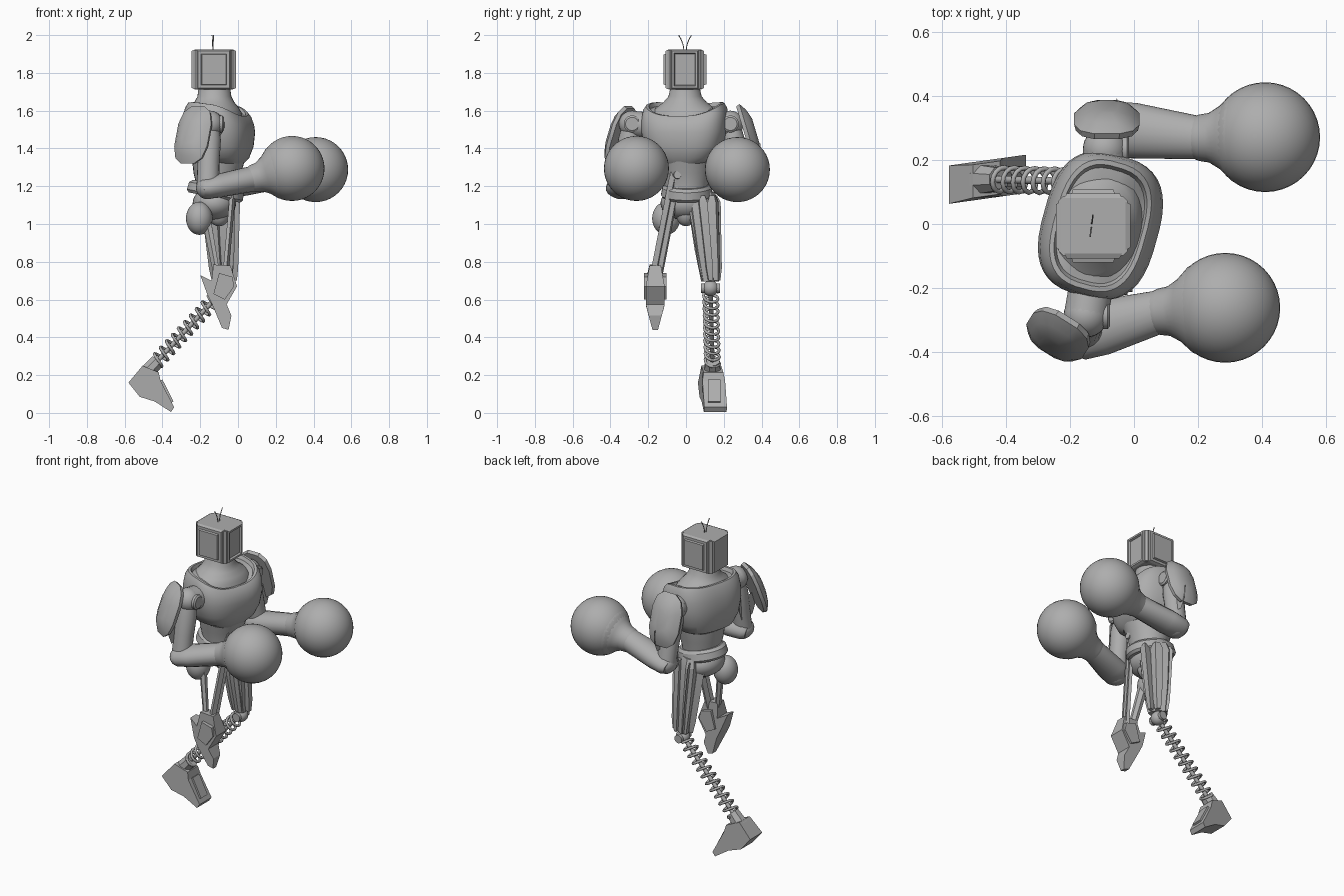
import bpy, bmesh, math
from mathutils import Vector as V, Matrix

cube = bpy.data.objects.get("Cube")
if cube:
    bpy.data.objects.remove(cube, do_unlink=True)

grey = bpy.data.materials.new("plain grey")
grey.use_nodes = True
COLOR = (0.42, 0.42, 0.42, 1)
grey.diffuse_color = COLOR
grey.node_tree.nodes["Principled BSDF"].inputs["Base Color"].default_value = COLOR


def finish(name, bm, smooth=None):
    bmesh.ops.recalc_face_normals(bm, faces=bm.faces)
    me = bpy.data.meshes.new(name)
    bm.to_mesh(me)
    bm.free()
    ob = bpy.data.objects.new(name, me)
    bpy.context.collection.objects.link(ob)
    me.materials.append(grey)
    if smooth:
        bpy.ops.object.select_all(action='DESELECT')
        ob.select_set(True)
        bpy.context.view_layer.objects.active = ob
        bpy.ops.object.shade_smooth_by_angle(angle=math.radians(smooth))
    return ob


def frame(axis):
    """Axes across a direction; the second one stays as upright as it can."""
    w = V(axis).normalized()
    u = w.cross(V((0, 0, 1)))
    u = V((1, 0, 0)) if u.length < 0.01 else u.normalized()
    return Matrix((u, u.cross(w) if abs(w.z) < 0.99 else V((0, 1, 0)), w)).transposed()


def loft(name, origin, axis, rings, n=24, smooth=40, yaw=0, power=1.0, lift=0):
    """Rings of (distance, half width, half height, shift) along an axis."""
    bm = bmesh.new()
    rot = Matrix.Rotation(yaw, 3, 'Z') @ frame(axis)
    loops = []
    for d, a, b, *shift in rings:
        s = shift[0] if shift else 0
        loop = []
        for i in range(n):
            t = math.tau * (i + 0.5) / n
            c, k = math.cos(t), math.sin(t)
            x = math.copysign(abs(c) ** power, c) * a + s
            y = math.copysign(abs(k) ** power, k) * b
            up = lift * max(0, d - 0.15) * (0.9 * k * k - c)
            loop.append(bm.verts.new(V(origin) + rot @ V((x, y, d + up))))
        loops.append(loop)
    for p, q in zip(loops, loops[1:]):
        for i in range(n):
            j = (i + 1) % n
            bm.faces.new((p[i], p[j], q[j], q[i]))
    bm.faces.new(loops[0][::-1])
    bm.faces.new(loops[-1])
    return finish(name, bm, smooth)


def limb(name, p, q, sizes, n=20, smooth=40):
    """Tube between two points, sizes as (fraction, half width, half height)."""
    d = V(q) - V(p)
    return loft(name, p, d, [(t * d.length, a, b) for t, a, b in sizes], n, smooth)


def ball(name, c, r, scale=(1, 1, 1), seg=32):
    bm = bmesh.new()
    bmesh.ops.create_uvsphere(bm, u_segments=seg, v_segments=seg // 2, radius=r)
    bmesh.ops.transform(bm, matrix=Matrix.Translation(c) @ Matrix.Diagonal((*scale, 1)), verts=bm.verts)
    return finish(name, bm, 60)


def box(matrix):
    bm = bmesh.new()
    bmesh.ops.create_cube(bm, size=1)
    bmesh.ops.transform(bm, matrix=matrix, verts=bm.verts)
    bm.normal_update()
    return bm


def slab(name, profile, y, half, shear=0):
    """Side profile in x, z made thick in y; half gives the thickness at a point."""
    bm = bmesh.new()
    mid = sum(x for x, z in profile) / len(profile)
    sides = [[bm.verts.new((x, y + shear * (x - mid) + s * half(x, z), z)) for x, z in profile] for s in (-1, 1)]
    n = len(profile)
    for i in range(n):
        j = (i + 1) % n
        bm.faces.new((sides[0][i], sides[0][j], sides[1][j], sides[1][i]))
    bm.faces.new(sides[0])
    bm.faces.new(sides[1][::-1])
    return finish(name, bm)


def wire(name, pts, r):
    cu = bpy.data.curves.new(name, 'CURVE')
    cu.dimensions = '3D'
    cu.bevel_depth, cu.bevel_resolution, cu.use_fill_caps = r, 1, True
    sp = cu.splines.new('POLY')
    sp.points.add(len(pts) - 1)
    for p, co in zip(sp.points, pts):
        p.co = (*co, 1)
    cu.materials.append(grey)
    ob = bpy.data.objects.new(name, cu)
    bpy.context.collection.objects.link(ob)
    bpy.ops.object.select_all(action='DESELECT')
    ob.select_set(True)
    bpy.context.view_layer.objects.active = ob
    bpy.ops.object.convert(target='MESH')


# Boxy screen head: stepped panels on the sides, a framed screen in front
bm = box(Matrix.Translation((-0.128, -0.006, 1.818)) @ Matrix.Diagonal((0.18, 0.15, 0.21, 1)))
sides = [f for f in bm.faces if abs(f.normal.z) < 0.1]
screen = [f for f in sides if f.normal.x > 0.9]
flanks = [f for f in sides if abs(f.normal.y) > 0.9]
bmesh.ops.inset_individual(bm, faces=sides, thickness=0.0, depth=0.012)
bmesh.ops.inset_individual(bm, faces=sides, thickness=0.01, depth=0.015)
bmesh.ops.inset_individual(bm, faces=flanks, thickness=0.022, depth=0.0)
bmesh.ops.inset_individual(bm, faces=flanks, thickness=0.005, depth=0.012)
bmesh.ops.inset_individual(bm, faces=screen, thickness=0.016, depth=0.0)
bmesh.ops.inset_individual(bm, faces=screen, thickness=0.006, depth=-0.012)
finish("head", bm)
# Corner posts fill the gaps between the head panels
for sx in (-1, 1):
    for sy in (-1, 1):
        limb("head_corner", (-0.128 + sx * 0.084, -0.006 + sy * 0.069, 1.715),
             (-0.128 + sx * 0.084, -0.006 + sy * 0.069, 1.92), [(0, 0.026, 0.026), (1, 0.026, 0.026)], 8, 20)
for s in (-1, 1):
    wire("antenna", [(-0.133 + s * 0.004 * t, -0.005 + s * (0.006 + 0.028 * t * t), 1.915 + 0.085 * t)
                     for t in (0, 0.25, 0.5, 0.75, 1)], 0.0025)

# Torso, turned slightly to its right
YAW = -0.27
loft("neck", (-0.125, -0.005, 1.55), (0, 0, 1),
     [(0, 0.15, 0.2), (0.04, 0.14, 0.185), (0.065, 0.128, 0.155), (0.095, 0.105, 0.115), (0.125, 0.09, 0.088),
      (0.18, 0.083, 0.075)], 32, yaw=YAW)
loft("chest", (-0.105, -0.005, 1.32), (0, 0, 1),
     [(0, 0.12, 0.12, 0.01), (0.03, 0.155, 0.175), (0.09, 0.175, 0.21), (0.17, 0.182, 0.228), (0.22, 0.175, 0.228),
      (0.265, 0.16, 0.22), (0.285, 0.145, 0.205), (0.285, 0.132, 0.19), (0.268, 0.125, 0.18), (0.268, 0.06, 0.08)],
     40, 35, YAW, 0.72, 0.25)
loft("abdomen", (-0.11, 0, 1.12), (0, 0, 1),
     [(0, 0.1, 0.11), (0.08, 0.108, 0.115), (0.15, 0.125, 0.13), (0.24, 0.145, 0.145, 0.01)], 32, yaw=YAW)
loft("belt", (-0.125, 0.005, 1.14), (0.2, 0, 1),
     [(0, 0.125, 0.14), (0.015, 0.138, 0.152), (0.055, 0.13, 0.148), (0.07, 0.115, 0.13)], 32, 30)
ball("pelvis", (-0.125, 0.0, 1.11), 0.1, (1.15, 1.35, 0.9))
ball("crotch_guard", (-0.1, 0.0, 1.06), 0.06, (1, 0.9, 1.2))

# Arms: shoulder, pad, upper arm, forearm, round fist
ARMS = {
    "right": ((-0.15, -0.285, 1.53), (-0.16, -0.34, 1.19), (0.08, -0.275, 1.24), (0.286, -0.2625, 1.294),
              (-0.23, -0.335, 1.465), (-0.5, -0.8, 0.33)),
    "left": ((-0.09, 0.235, 1.53), (-0.07, 0.3, 1.19), (0.205, 0.27, 1.25), (0.411, 0.272, 1.288),
             (-0.085, 0.31, 1.475), (0, 1, 0.3)),
}
for side, (shoulder, elbow, cuff, fist, pad, out) in ARMS.items():
    inward = V((-0.1, 0, 1.5)) - V(shoulder)
    limb(side + "_shoulder_axle", V(shoulder) + inward * 0.5, shoulder, [(0, 0.07, 0.07), (1, 0.07, 0.07)])
    ball(side + "_shoulder", shoulder, 0.07)
    limb(side + "_shoulder_hub", V(shoulder), V(shoulder) + V((0.075, 0, 0)),
         [(0, 0.045, 0.045), (0.9, 0.045, 0.045), (1, 0.035, 0.035)], 20, 30)
    limb(side + "_upper_arm", shoulder, elbow,
         [(0, 0.05, 0.05), (0.25, 0.062, 0.06), (0.6, 0.058, 0.058), (1, 0.06, 0.055)])
    ball(side + "_elbow", elbow, 0.062, (1, 1.25, 0.95))
    limb(side + "_forearm", elbow, cuff,
         [(-0.15, 0.068, 0.045), (-0.05, 0.085, 0.056), (0.25, 0.088, 0.063), (1, 0.068, 0.068)])
    limb(side + "_glove_cuff", cuff, fist,
         [(-0.08, 0.066, 0.066), (0, 0.073, 0.073), (0.15, 0.078, 0.078), (0.32, 0.1, 0.1), (0.5, 0.137, 0.137),
          (0.6, 0.145, 0.145)], 32)
    ball(side + "_fist", fist, 0.172, seg=40)
    loft(side + "_shoulder_pad", pad, out,
         [(0, 0.08, 0.13), (0, 0.1, 0.158), (0.02, 0.105, 0.165), (0.045, 0.08, 0.125), (0.062, 0.04, 0.07)],
         12, 25, power=0.72)
    limb(side + "_arm_plate", V(pad) + V((0.03, 0, -0.05)), V(pad) + V((0.035, 0, -0.19)),
         [(0, 0.075, 0.045), (0.6, 0.07, 0.04), (1, 0.05, 0.02)], 10, 25)

# Left leg: plated thigh, knee, coil spring and foot
hip, knee = V((-0.09, 0.085, 1.17)), V((-0.07, 0.13, 0.66))
limb("left_thigh", hip, knee, [(0, 0.07, 0.06), (0.1, 0.085, 0.075), (0.6, 0.07, 0.06), (0.93, 0.05, 0.042)], 8, 20)
for i in range(6):
    c, s = math.cos(math.tau * i / 6), math.sin(math.tau * i / 6)
    limb("thigh_plate", hip + V((0.08 * c, 0.065 * s, -0.02)), knee + V((0.053 * c, 0.036 * s, 0.04)),
         [(0, 0.018, 0.018), (0.08, 0.031, 0.031), (0.85, 0.024, 0.024), (1, 0.016, 0.016)], 4, 20)
ball("left_knee", knee, 0.042, seg=20)
loft("left_knee_pin", knee - V((0, 0.05, 0)), (0, 1, 0), [(0, 0.026, 0.026), (0.1, 0.026, 0.026)], 12)
ankle = V((-0.445, 0.14, 0.255))
m, length = frame(ankle - knee), (ankle - knee).length
TURNS = 11
wire("leg_spring", [knee + m @ V((0.038 * math.cos(t * math.tau / 14), 0.038 * math.sin(t * math.tau / 14),
                                  0.03 + (length - 0.04) * t / (14 * TURNS))) for t in range(14 * TURNS + 1)], 0.008)
limb("spring_rod", knee, ankle, [(0, 0.012, 0.012), (1, 0.012, 0.012)], 10)
limb("left_ankle", ankle + V((0.02, 0, 0.02)), ankle + V((-0.04, 0, -0.045)), [(0, 0.04, 0.04), (1, 0.05, 0.045)], 8, 20)
slab("left_foot", [(-0.58, 0.16), (-0.505, 0.25), (-0.42, 0.215), (-0.41, 0.17), (-0.338, 0.03), (-0.355, 0.005),
                   (-0.44, 0.06), (-0.52, 0.085)], 0.142, lambda x, z: 0.06 if z < 0.2 else 0.052, 0.14)
finish("foot_panel", box(Matrix.Translation((-0.378, 0.15, 0.115)) @ Matrix.Rotation(1.1, 4, 'Y')
                         @ Matrix.Diagonal((0.13, 0.065, 0.016, 1))))

# Right leg: hip ball, thin struts and a pointed peg
ball("right_hip", (-0.205, -0.105, 1.03), 0.078, (0.9, 0.95, 1.12))
loft("strut_ring", (-0.06, -0.045, 1.26), (1, 0, 0),
     [(0, 0.04, 0.04), (0.05, 0.04, 0.04), (0.05, 0.022, 0.022), (0.07, 0.02, 0.02)], 16)
for dy in (-0.015, 0.015):
    limb("front_strut", (-0.02, -0.055 + dy, 1.25), (-0.065, -0.155 + dy, 0.74), [(0, 0.014, 0.022), (1, 0.014, 0.022)], 4, 20)
limb("rear_strut", (-0.17, -0.11, 1.04), (-0.11, -0.16, 0.72), [(0, 0.022, 0.03), (1, 0.016, 0.022)], 6, 20)
slab("right_peg", [(-0.2, 0.73), (-0.14, 0.7), (-0.13, 0.785), (-0.04, 0.78), (-0.005, 0.67), (-0.06, 0.575),
                   (-0.035, 0.515), (-0.05, 0.44), (-0.085, 0.45), (-0.135, 0.57), (-0.16, 0.62)],
     -0.163, lambda x, z: min(0.05, 0.012 + (z - 0.43) * 0.27) * (0.6 if z > 0.75 or z == 0.73 else 1))
slab("peg_wing", [(-0.1, 0.74), (-0.03, 0.72), (-0.02, 0.67), (-0.07, 0.6), (-0.13, 0.63)], -0.163, lambda x, z: 0.06)
